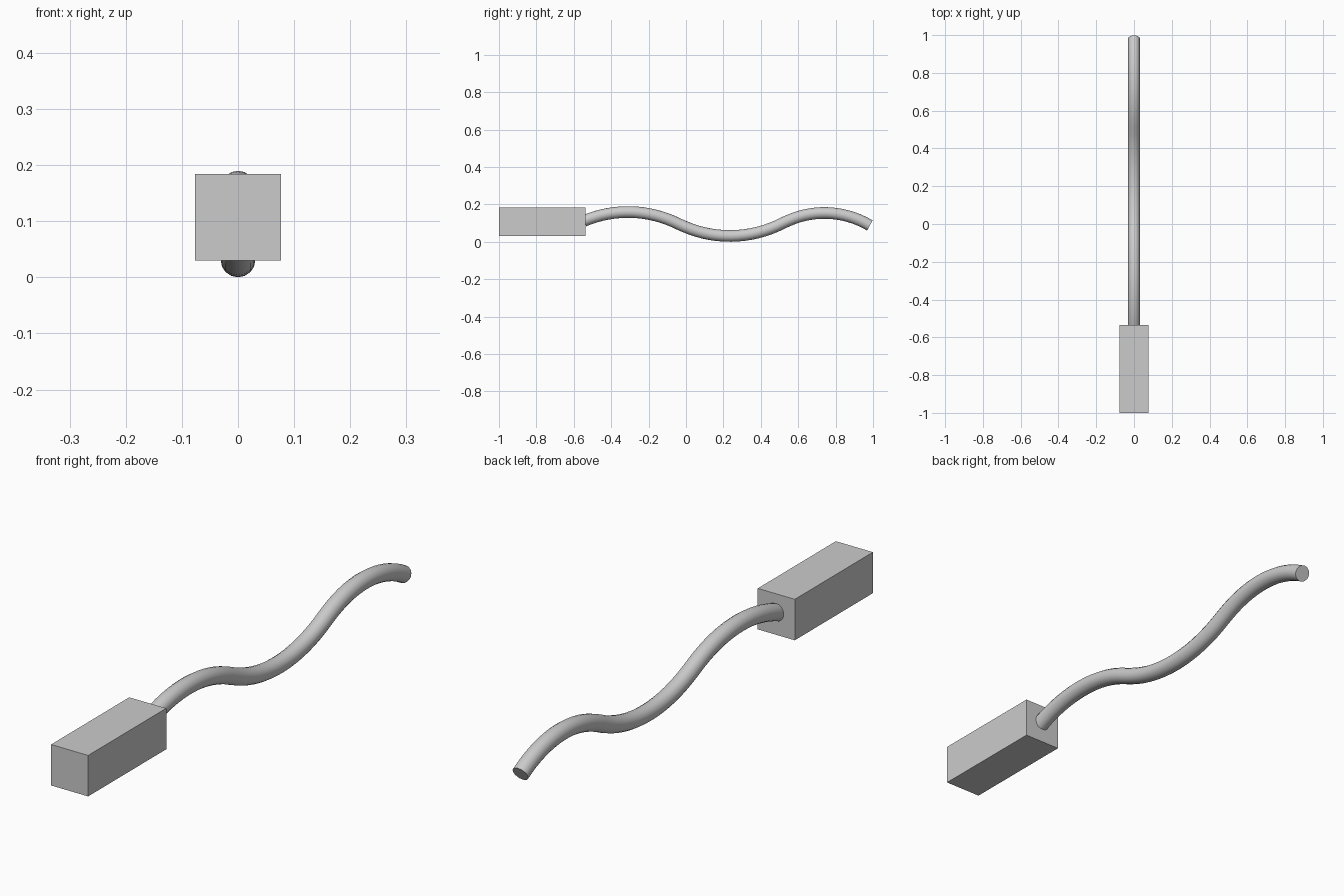
import bpy
from math import sin, cos, asin, radians

if "Cube" in bpy.data.objects:
    bpy.data.objects.remove(bpy.data.objects["Cube"])

# Handle block: plain flat-faced box
bpy.ops.mesh.primitive_cube_add(size=1, location=(0, -0.768, 0.107))
block = bpy.context.object
block.name = "handle_block"
block.scale = (0.154, 0.464, 0.154)
bpy.ops.object.transform_apply(location=False, rotation=False, scale=True)

# Wavy rod path: three tangent arcs (apex y, apex z, radius, start angle, end angle)
R = 0.031
arcs = [
    (-0.31, 0.159, 0.603, asin(-0.235 / 0.603), radians(26.6)),
    (0.235, R, -0.614, radians(-26.6), radians(27.6)),
    (0.74, 0.154, 0.476, radians(-27.6), asin(0.243 / 0.476)),
]
STEPS = 16
path = []
for y, z, r, a, b in arcs:
    for i in range(STEPS + 1):
        if i == 0 and path:
            continue
        t = a + (b - a) * i / STEPS
        path.append((0, y + abs(r) * sin(t), z - r * (1 - cos(t))))

# Rod: round bevel swept along the path, with closed ends
curve = bpy.data.curves.new("wavy_rod", 'CURVE')
curve.dimensions = '3D'
curve.bevel_depth = R
curve.bevel_resolution = 6
curve.use_fill_caps = True
spline = curve.splines.new('POLY')
spline.points.add(len(path) - 1)
for p, co in zip(spline.points, path):
    p.co = (*co, 1)
rod = bpy.data.objects.new("wavy_rod", curve)
bpy.context.collection.objects.link(rod)

bpy.ops.object.select_all(action='DESELECT')
rod.select_set(True)
bpy.context.view_layer.objects.active = rod
bpy.ops.object.convert(target='MESH')
bpy.ops.object.shade_smooth_by_angle(angle=radians(40))
